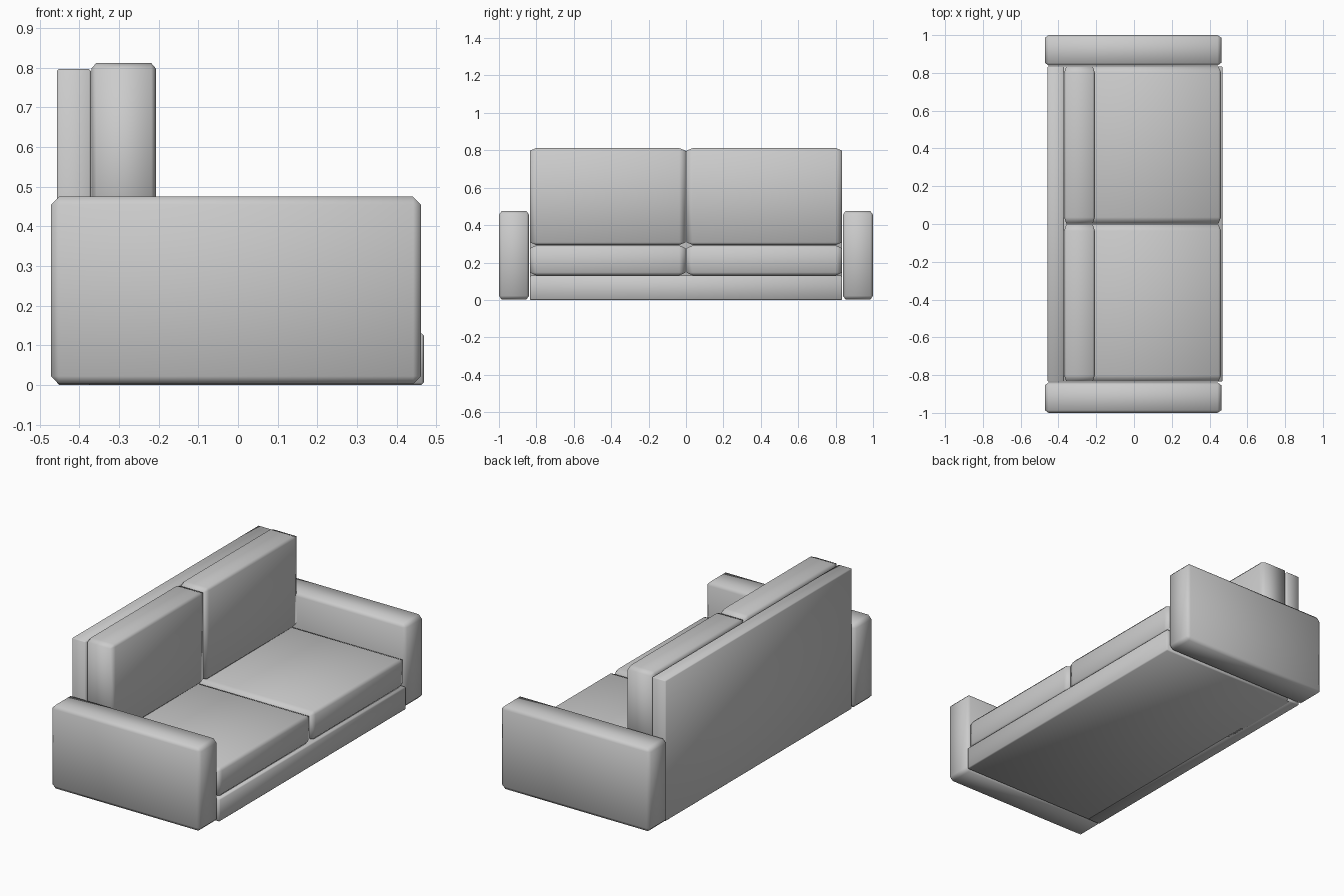
import bpy, bmesh, math
from mathutils import Vector

if "Cube" in bpy.data.objects:
    bpy.data.objects.remove(bpy.data.objects["Cube"])


def padded_box(name, lo, hi, inset):
    """Box from lo to hi with a one-step chamfer; inset is its size per axis."""
    lo, hi, c = Vector(lo), Vector(hi), Vector(inset)
    mid, size = (lo + hi) / 2, hi - lo
    bm = bmesh.new()
    bmesh.ops.create_cube(bm, size=1)
    bmesh.ops.scale(bm, vec=[size[i] / c[i] for i in range(3)], verts=bm.verts)
    bmesh.ops.bevel(bm, geom=bm.edges[:], offset=1, offset_type='OFFSET',
                    segments=1, affect='EDGES', profile=0.5)
    bmesh.ops.scale(bm, vec=c, verts=bm.verts)
    bmesh.ops.translate(bm, vec=mid, verts=bm.verts)
    me = bpy.data.meshes.new(name)
    bm.to_mesh(me)
    bm.free()
    ob = bpy.data.objects.new(name, me)
    bpy.context.collection.objects.link(ob)
    bpy.ops.object.select_all(action='DESELECT')
    ob.select_set(True)
    bpy.context.view_layer.objects.active = ob
    bpy.ops.object.shade_smooth_by_angle(angle=math.radians(70))
    return ob


# Frame: low base and upright back panel
padded_box("base", (-0.40, -0.835, 0.0), (0.469, 0.835, 0.13), (0.006, 0.006, 0.006))
padded_box("back_panel", (-0.457, -0.835, 0.0), (-0.371, 0.835, 0.797), (0.005, 0.005, 0.005))

# Paired parts on each side
for side, s in (("left", -1), ("right", 1)):
    def span(a, b):
        return sorted((s * a, s * b))

    y0, y1 = span(0.839, 1.0)
    padded_box(side + "_arm", (-0.472, y0, 0.002), (0.462, y1, 0.475), (0.02, 0.014, 0.02))
    y0, y1 = span(0.002, 0.835)
    padded_box(side + "_seat_cushion", (-0.37, y0, 0.131), (0.461, y1, 0.292), (0.014, 0.034, 0.016))
    padded_box(side + "_back_cushion", (-0.37, y0, 0.294), (-0.207, y1, 0.812), (0.012, 0.034, 0.014))
